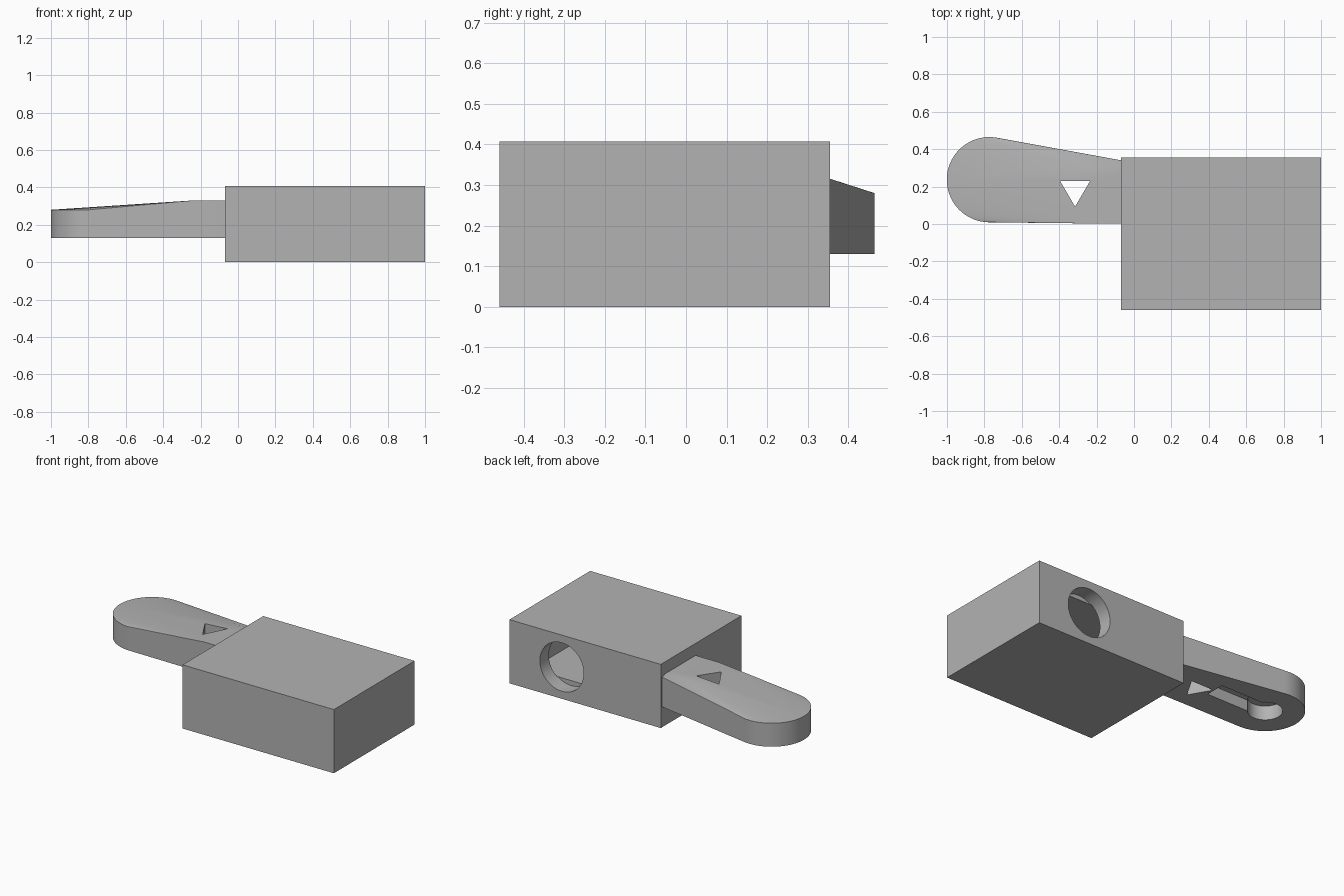
import bpy, bmesh, math
from mathutils import Vector

cube = bpy.data.objects.get("Cube")
if cube:
    bpy.data.objects.remove(cube, do_unlink=True)

GREY = (0.45, 0.45, 0.45, 1)
mat = bpy.data.materials.new("plain_grey")
mat.use_nodes = True
mat.diffuse_color = GREY
mat.node_tree.nodes["Principled BSDF"].inputs["Base Color"].default_value = GREY


def hull(name, points):
    """Convex solid wrapped around a set of points."""
    bm = bmesh.new()
    for p in points:
        bm.verts.new(p)
    res = bmesh.ops.convex_hull(bm, input=bm.verts[:])
    loose = {g for g in res["geom_interior"] if isinstance(g, bmesh.types.BMVert)}
    bmesh.ops.delete(bm, geom=list(loose), context="VERTS")
    bmesh.ops.dissolve_limit(bm, angle_limit=0.001, verts=bm.verts[:], edges=bm.edges[:])
    bmesh.ops.recalc_face_normals(bm, faces=bm.faces[:])
    me = bpy.data.meshes.new(name)
    bm.to_mesh(me)
    bm.free()
    me.materials.append(mat)
    ob = bpy.data.objects.new(name, me)
    bpy.context.collection.objects.link(ob)
    return ob


def box(x0, x1, y0, y1, z0, z1):
    return [Vector((x, y, z)) for x in (x0, x1) for y in (y0, y1) for z in (z0, z1)]


def disc(cx, cy, r, z0, z1, n=64):
    angles = [math.tau * i / n for i in range(n)]
    return [Vector((cx + r * math.cos(a), cy + r * math.sin(a), z))
            for a in angles for z in (z0, z1)]


def cut(ob, name, points):
    """Subtract a convex cutter from the part, then drop the cutter."""
    cutter = hull(name, points)
    cutter.hide_render = True
    mod = ob.modifiers.new(name, "BOOLEAN")
    mod.operation, mod.solver, mod.object = "DIFFERENCE", "EXACT", cutter
    bpy.context.view_layer.objects.active = ob
    bpy.ops.object.modifier_apply(modifier=name)
    bpy.data.objects.remove(cutter, do_unlink=True)


def smooth(ob):
    bpy.ops.object.select_all(action="DESELECT")
    ob.select_set(True)
    bpy.context.view_layer.objects.active = ob
    bpy.ops.object.shade_smooth_by_angle(angle=math.radians(20))


# Hollow housing with a round port in the back wall
housing = hull("housing", box(-0.07, 1, -0.46, 0.355, 0, 0.407))
cut(housing, "cavity", box(0.02, 0.91, -0.37, 0.265, 0.08, 0.33))
port = [Vector((p.x, p.z, 0.203 + p.y)) for p in disc(0.63, 0, 0.155, 0.26, 0.4)]
cut(housing, "port", port)
smooth(housing)

# Lever: round tip blended into a taller rectangular root
TIP = (-0.773, 0.237)
lever = hull("lever", disc(*TIP, 0.228, 0.13, 0.28)
             + box(-0.24, 0.1, 0.003, 0.31, 0.13, 0.33))

# Triangular window through the lever
window = [Vector((x, y, z)) for z in (0, 0.5)
          for x, y in ((-0.395, 0.23), (-0.235, 0.23), (-0.315, 0.093))]
cut(lever, "window", window)

# Recess in the underside: round pocket with a slot
cut(lever, "round_pocket", disc(*TIP, 0.1, 0.05, 0.22))
cut(lever, "slot", box(TIP[0], -0.4, 0.174, 0.3, 0.05, 0.2))
smooth(lever)
